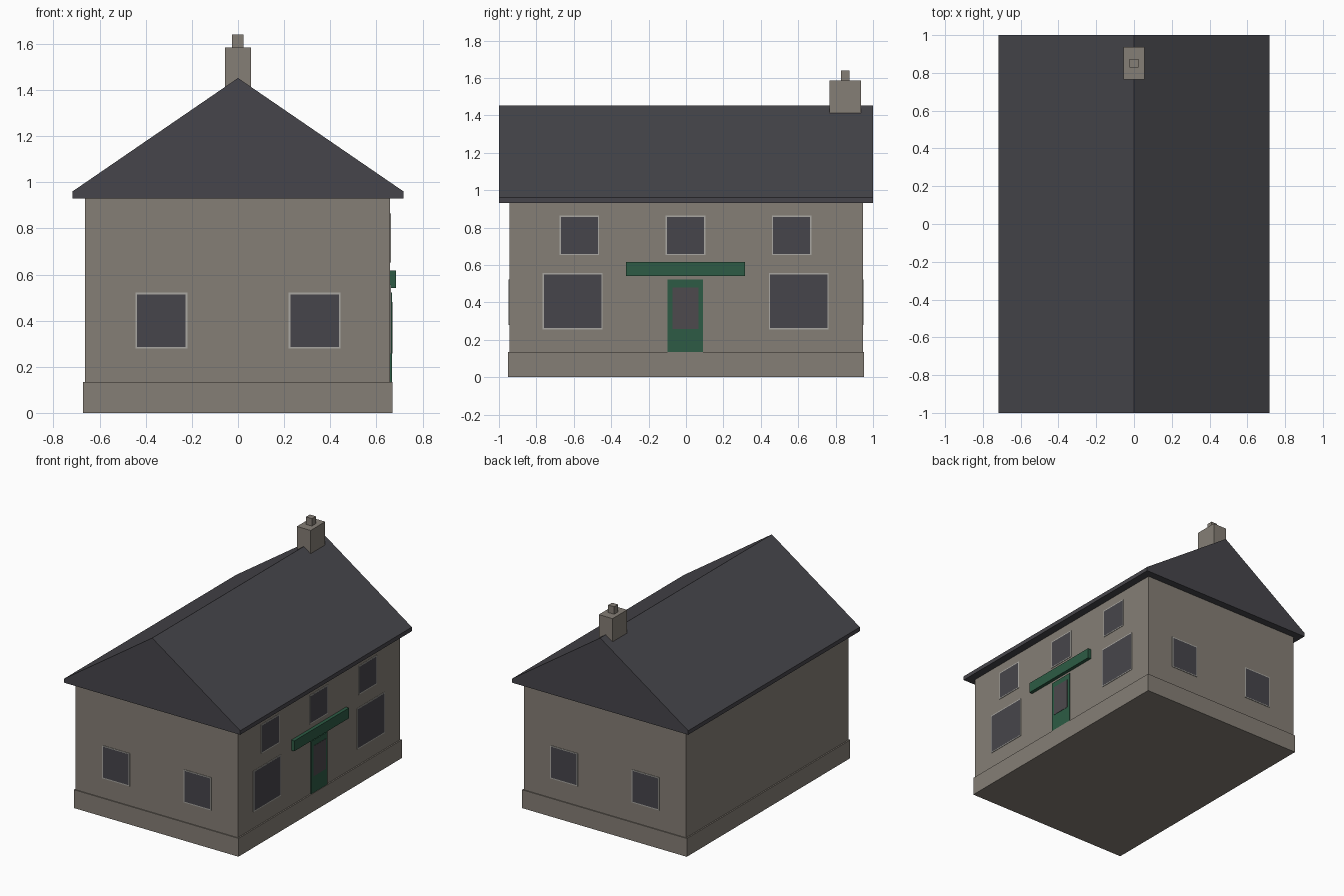
import bpy
import bmesh

if "Cube" in bpy.data.objects:
    bpy.data.objects.remove(bpy.data.objects["Cube"], do_unlink=True)


def material(name, color):
    m = bpy.data.materials.new(name)
    m.use_nodes = True
    m.diffuse_color = (*color, 1)
    m.node_tree.nodes["Principled BSDF"].inputs["Base Color"].default_value = (*color, 1)
    return m


STONE = material("warm grey stone", (0.235, 0.21, 0.18))
SLATE = material("dark slate", (0.062, 0.06, 0.07))
GREEN = material("dark green paint", (0.026, 0.105, 0.058))
FRAME = material("pale frame", (0.40, 0.39, 0.36))
GLASS = material("door glass", (0.075, 0.067, 0.075))


def finish(name, bm, *mats):
    bmesh.ops.recalc_face_normals(bm, faces=bm.faces)
    mesh = bpy.data.meshes.new(name)
    bm.to_mesh(mesh)
    bm.free()
    for m in mats:
        mesh.materials.append(m)
    obj = bpy.data.objects.new(name, mesh)
    bpy.context.collection.objects.link(obj)
    return obj


def box_mesh(x, y, z):
    bm = bmesh.new()
    bmesh.ops.create_cube(bm, size=1)
    for v in bm.verts:
        v.co = [r[0] if c < 0 else r[1] for c, r in zip(v.co, (x, y, z))]
    return bm


def box(name, x, y, z, mat):
    return finish(name, box_mesh(x, y, z), mat)


def window(name, x, y, z, axis, side):
    """Thin framed plate whose outward face is inset to form the pane."""
    bm = box_mesh(x, y, z)
    bm.normal_update()
    outer = [f for f in bm.faces if f.normal[axis] * side > 0.9]
    bmesh.ops.inset_region(bm, faces=outer, thickness=0.01)
    outer[0].material_index = 1
    return finish(name, bm, FRAME, SLATE)


# Plinth and walls
WEST, EAST, END = -0.663, 0.66, 0.945
box("plinth", (-0.673, 0.67), (-0.952, 0.952), (0, 0.135), STONE)
box("walls", (WEST, EAST), (-END, END), (0.13, 0.94), STONE)

# Solid gabled roof extruded along its length
bm = bmesh.new()
profile = [(-0.718, 0.93), (0.718, 0.93), (0.718, 0.96), (0, 1.452), (-0.718, 0.96)]
gable = bm.faces.new([bm.verts.new((x, -1, z)) for x, z in profile])
ext = bmesh.ops.extrude_face_region(bm, geom=[gable], use_keep_orig=True)
for v in ext["geom"]:
    if isinstance(v, bmesh.types.BMVert):
        v.co.y = 1
finish("roof", bm, SLATE)

# Chimney
box("chimney_stack", (-0.056, 0.056), (0.766, 0.936), (1.41, 1.585), STONE)
box("chimney_pot", (-0.025, 0.023), (0.828, 0.873), (1.58, 1.64), STONE)

# Gable windows, one pair on each end wall
for label, side in (("front", -1), ("back", 1)):
    ys = sorted((side * (END - 0.002), side * (END + 0.004)))
    for hand, cx in (("right", -0.332), ("left", 0.332)):
        window(f"{label}_window_{hand}", (cx - 0.112, cx + 0.112), ys,
               (0.279, 0.521), 1, side)

# Windows along the entrance wall
PLATE = (EAST - 0.002, EAST + 0.004)
for i, cy in enumerate((-0.606, 0.603)):
    window(f"lower_window_{i + 1}", PLATE, (cy - 0.16, cy + 0.16), (0.256, 0.557), 0, 1)
for i, cy in enumerate((-0.57, -0.003, 0.565)):
    window(f"upper_window_{i + 1}", PLATE, (cy - 0.106, cy + 0.106), (0.652, 0.864), 0, 1)

# Door, door glass and fascia board
box("door", (EAST - 0.002, EAST + 0.007), (-0.098, 0.092), (0.135, 0.522), GREEN)
box("door_glass", (EAST + 0.005, EAST + 0.009), (-0.073, 0.068), (0.257, 0.48), GLASS)
box("fascia_board", (EAST - 0.002, EAST + 0.025), (-0.322, 0.316), (0.541, 0.617), GREEN)
